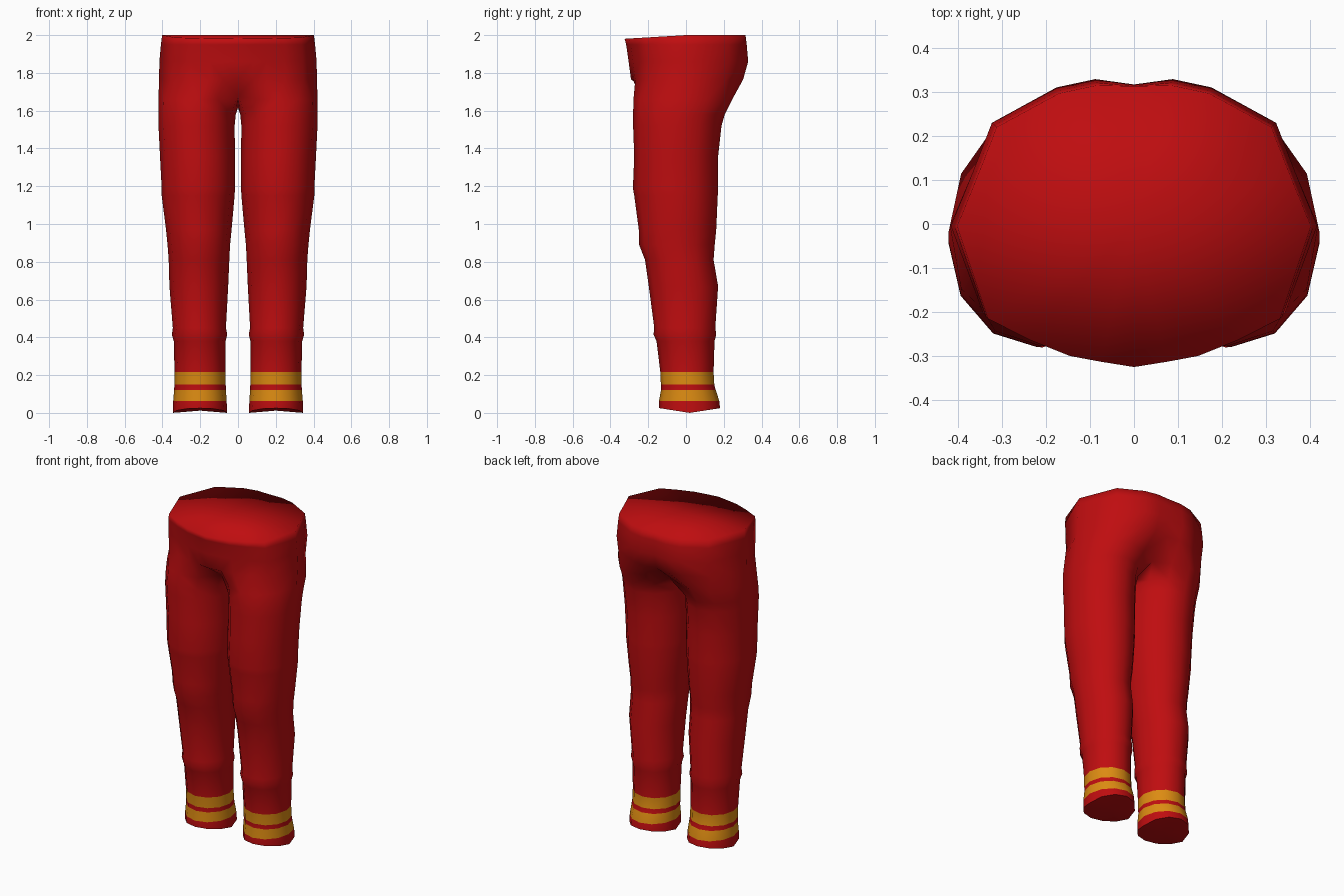
import bpy, bmesh, math

if "Cube" in bpy.data.objects:
    bpy.data.objects.remove(bpy.data.objects["Cube"])

N = 12  # sides of a leg ring; 0 = inner, 3 = front, 6 = outer, 9 = back


def material(name, rgb):
    m = bpy.data.materials.new(name)
    m.diffuse_color = (*rgb, 1)
    m.use_nodes = True
    m.node_tree.nodes["Principled BSDF"].inputs["Base Color"].default_value = m.diffuse_color
    return m


# Leg rings: z, inner x, outer x, front y, back y
LEG = [
    (0.00, .058, .345, -.142, .180),
    (0.064, .060, .343, -.143, .176),
    (0.122, .064, .338, -.132, .157),
    (0.149, .065, .337, -.133, .150),
    (0.217, .066, .336, -.136, .146),
    (0.38, .066, .340, -.156, .151),
    (0.415, .057, .350, -.172, .160),
    (0.45, .064, .345, -.168, .155),
    (0.67, .052, .363, -.197, .170),
    (0.81, .046, .367, -.217, .146),
    (0.89, .042, .373, -.248, .152),
    (0.97, .034, .381, -.250, .160),
    (1.15, .018, .404, -.274, .168),
    (1.19, .016, .404, -.281, .170),
    (1.36, .016, .413, -.274, .170),
    (1.52, .018, .421, -.280, .188),
    (1.58, .012, .422, -.280, .205),
]
CROTCH = (1.66, 0, .421, -.278, .245)

# Right half of the waist outline, front centre to back centre
WAIST = [(0, -.325), (.075, -.313), (.145, -.300), (.240, -.262), (.332, -.215),
         (.402, -.005), (.355, .110), (.312, .220), (.170, .297), (.085, .315), (0, .313)]

# Hip rings: z, width factor, front factor, back factor, back centre inset
HIPS = [(1.765, 1.04, .895, .96, .012), (1.86, 1.035, .935, 1.045, .010),
        (1.95, 1.015, .975, 1.02, .004)]


def leg_ring(z, xi, xo, yf, yb):
    cx, cy, rx, ry = (xi + xo) / 2, (yf + yb) / 2, (xo - xi) / 2, (yb - yf) / 2
    angles = [math.pi + 2 * math.pi * k / N for k in range(N)]
    return [(cx + rx * math.cos(a), cy + ry * math.sin(a), z) for a in angles]


def bridge(bm, a, b, closed):
    n = len(a)
    for i in range(n if closed else n - 1):
        j = (i + 1) % n
        bm.faces.new((a[i], a[j], b[j], b[i]))


def fan(bm, ring, centre, closed):
    c = bm.verts.new(centre)
    n = len(ring)
    return [bm.faces.new((ring[i], ring[(i + 1) % n], c))
            for i in range(n if closed else n - 1)]


bm = bmesh.new()
soles = []
for side in (1, -1):
    def add(points):
        return [bm.verts.new((side * x, y, z)) for x, y, z in points]

    # Leg, with a gently curved hem
    rings = [leg_ring(*row) for row in LEG]
    rings[0] = [(x, y, .025 * min(1, abs(y - .02) / .16)) for x, y, z in rings[0]]
    # Crotch ring meets the other leg on the centre plane
    top = leg_ring(*CROTCH)
    top[0] = (0, -.01, 1.615)
    top[1] = (0, -.165, 1.675)
    top[11] = (0, .165, 1.655)
    legs = [add(r) for r in rings + [top]]
    for a, b in zip(legs, legs[1:]):
        bridge(bm, a, b, True)
    soles += fan(bm, legs[0], (side * .2, .02, .012), True)

    # Hips and waist as half rings
    halves = [legs[-1][1:]]
    for z, sx, sf, sb, inset in HIPS:
        pts = [(x * sx, y * (sf if y < 0 else sb), z) for x, y in WAIST]
        pts[-1] = (0, pts[-1][1] - inset, z)
        halves.append(add(pts))
    halves.append(add([(x, y, 2 + .06 * min(0, y)) for x, y in WAIST]))
    for a, b in zip(halves, halves[1:]):
        bridge(bm, a, b, False)
    # Closed top
    fan(bm, halves[-1], (0, 0, 2.0), False)

bmesh.ops.remove_doubles(bm, verts=bm.verts, dist=.0005)
bmesh.ops.recalc_face_normals(bm, faces=bm.faces)

# Two gold stripes around each cuff
for f in bm.faces:
    f.smooth = True
    z = f.calc_center_median().z
    if .064 < z < .122 or .149 < z < .217:
        f.material_index = 1
# Crisp hem edges
for f in soles:
    for e in f.edges:
        if any(o not in soles for o in e.link_faces):
            e.smooth = False

mesh = bpy.data.meshes.new("trousers")
bm.to_mesh(mesh)
bm.free()
mesh.materials.append(material("red cloth", (.52, .004, .005)))
mesh.materials.append(material("gold stripe", (.72, .26, .006)))
bpy.context.collection.objects.link(bpy.data.objects.new("trousers", mesh))
